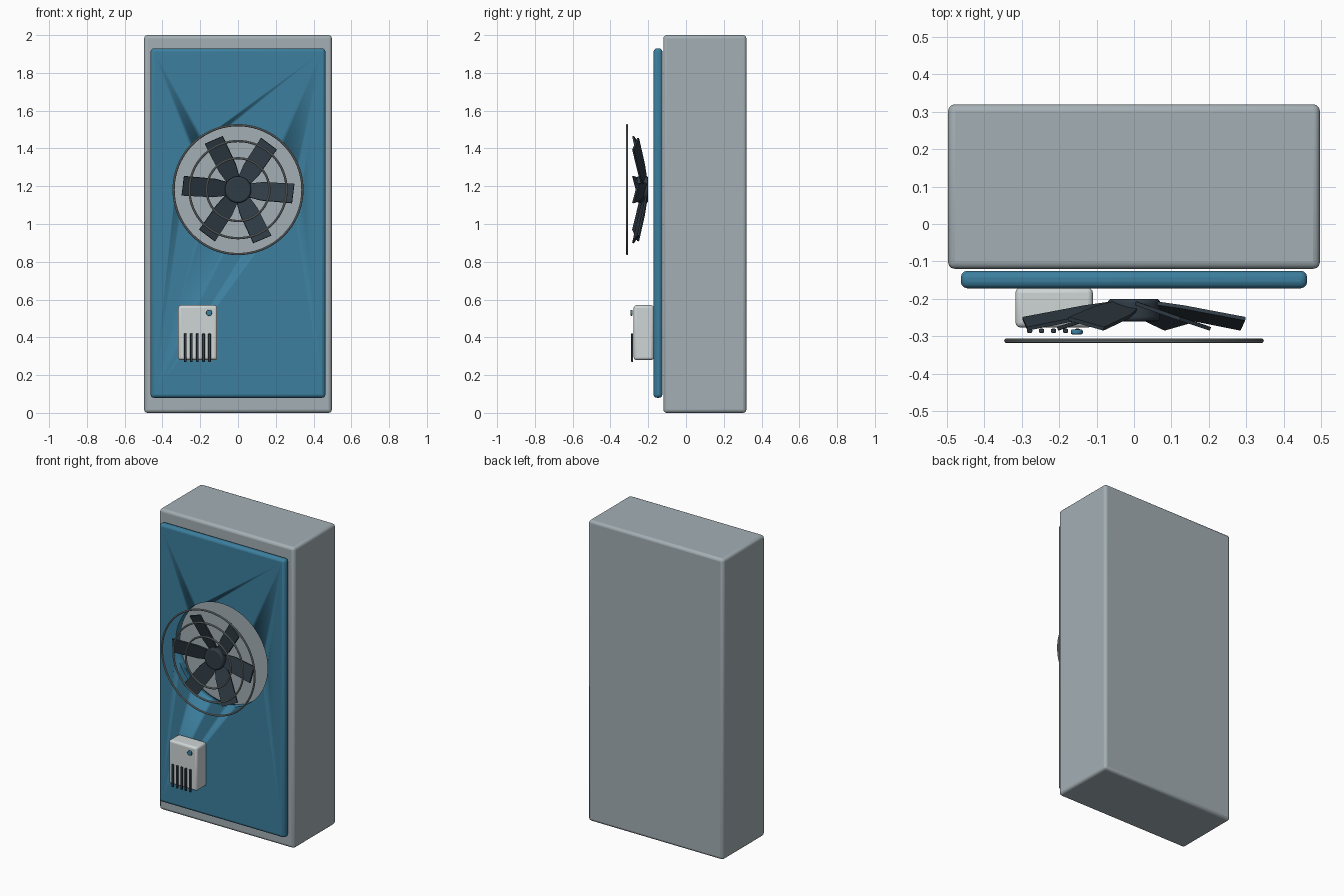
import bpy, bmesh, math
from mathutils import Matrix, Vector

if "Cube" in bpy.data.objects:
    bpy.data.objects.remove(bpy.data.objects["Cube"])

FAN = Vector((0, 0, 1.182))


def mat(name, rgb):
    m = bpy.data.materials.new(name)
    m.diffuse_color = (*rgb, 1)
    m.use_nodes = True
    m.node_tree.nodes["Principled BSDF"].inputs["Base Color"].default_value = m.diffuse_color
    return m


BLUE = mat("blue_paint", (0.045, 0.21, 0.34))
GREY = mat("cabinet_grey", (0.37, 0.43, 0.46))
DARK = mat("dark_metal", (0.03, 0.045, 0.06))
PALE = mat("pale_plastic", (0.62, 0.66, 0.66))
STEEL = mat("guard_steel", (0.25, 0.28, 0.29))


def select(o):
    bpy.ops.object.select_all(action='DESELECT')
    o.select_set(True)
    bpy.context.view_layer.objects.active = o


def finish(o, name, material, bevel=0, segments=3):
    o.name = name
    if material:
        o.data.materials.append(material)
    if bevel:
        b = o.modifiers.new("bevel", 'BEVEL')
        b.width, b.segments = bevel, segments
        b.limit_method = 'ANGLE'
    select(o)
    bpy.ops.object.shade_smooth_by_angle(angle=math.radians(35))
    return o


def box(name, x, y, z, material, bevel=0, segments=3):
    bpy.ops.mesh.primitive_cube_add(size=1)
    o = bpy.context.object
    lo, hi = Vector((x[0], y[0], z[0])), Vector((x[1], y[1], z[1]))
    size = hi - lo
    o.data.transform(Matrix.Translation((lo + hi) / 2) @ Matrix.Diagonal((*size, 1)))
    return finish(o, name, material, bevel, segments)


def disc(name, x, z, y, r, material, bevel=0, sides=48):
    bpy.ops.mesh.primitive_cylinder_add(
        vertices=sides, radius=r, depth=y[1] - y[0],
        location=(x, (y[0] + y[1]) / 2, z), rotation=(math.pi / 2, 0, 0))
    return finish(bpy.context.object, name, material, bevel)


# Cabinet and front panel
box("cabinet", (-0.497, 0.497), (-0.12, 0.32), (0, 2), GREY, 0.018)
panel = box("front_panel", (-0.463, 0.463), (-0.172, -0.125), (0.08, 1.93), BLUE, 0.018)

# Round fan opening through the panel
cutter = disc("opening_cutter", FAN.x, FAN.z, (-0.3, -0.05), 0.338, None, sides=96)
cutter.hide_render = True
cutter.hide_set(True)
cut = panel.modifiers.new("opening", 'BOOLEAN')
cut.operation, cut.solver, cut.object = 'DIFFERENCE', 'EXACT', cutter

# Guard rings
for i, r in enumerate((0.341, 0.257, 0.166)):
    bpy.ops.mesh.primitive_torus_add(
        major_radius=r, minor_radius=0.006, major_segments=96, minor_segments=10,
        location=(0, -0.312, FAN.z), rotation=(math.pi / 2, 0, 0))
    finish(bpy.context.object, f"guard_ring_{i + 1}", STEEL)

# Fan hub
disc("fan_hub", 0, FAN.z, (-0.26, -0.2), 0.07, DARK, 0.01)

# Six pitched blades, leaning forward towards their tips
PROFILE = ((0.05, -0.035), (0.13, -0.05), (0.298, -0.053),
           (0.298, 0.053), (0.13, 0.05), (0.05, 0.035))
for i in range(6):
    bm = bmesh.new()
    face = bm.faces.new([bm.verts.new((x, -0.005, z)) for x, z in PROFILE])
    ext = bmesh.ops.extrude_face_region(bm, geom=[face])
    bmesh.ops.translate(bm, vec=(0, 0.01, 0),
                        verts=[v for v in ext["geom"] if isinstance(v, bmesh.types.BMVert)])
    bmesh.ops.recalc_face_normals(bm, faces=bm.faces)
    pitch = Matrix.Rotation(math.radians(15), 4, 'X')
    lean = Matrix.Rotation(math.radians(-11), 4, 'Z')
    # pitch sends the upper edge back so that it also reaches further out
    pitch.invert()
    spin = Matrix.Rotation(math.radians(4 - 60 * i), 4, 'Y')
    bm.transform(Matrix.Translation((0, -0.21, FAN.z)) @ spin @ lean @ pitch)
    me = bpy.data.meshes.new("fan_blade")
    bm.to_mesh(me)
    bm.free()
    o = bpy.data.objects.new("fan_blade", me)
    bpy.context.collection.objects.link(o)
    finish(o, f"fan_blade_{i + 1}", DARK)

# Control box with slots and a button
box("control_box", (-0.317, -0.11), (-0.277, -0.17), (0.28, 0.57), PALE, 0.014)
for i in range(5):
    x = -0.279 + 0.032 * i
    box(f"control_slot_{i + 1}", (x - 0.007, x + 0.007), (-0.291, -0.28), (0.27, 0.42), DARK, 0.003, 2)
disc("control_button", -0.153, 0.53, (-0.295, -0.282), 0.016, BLUE, 0.004, 24)
